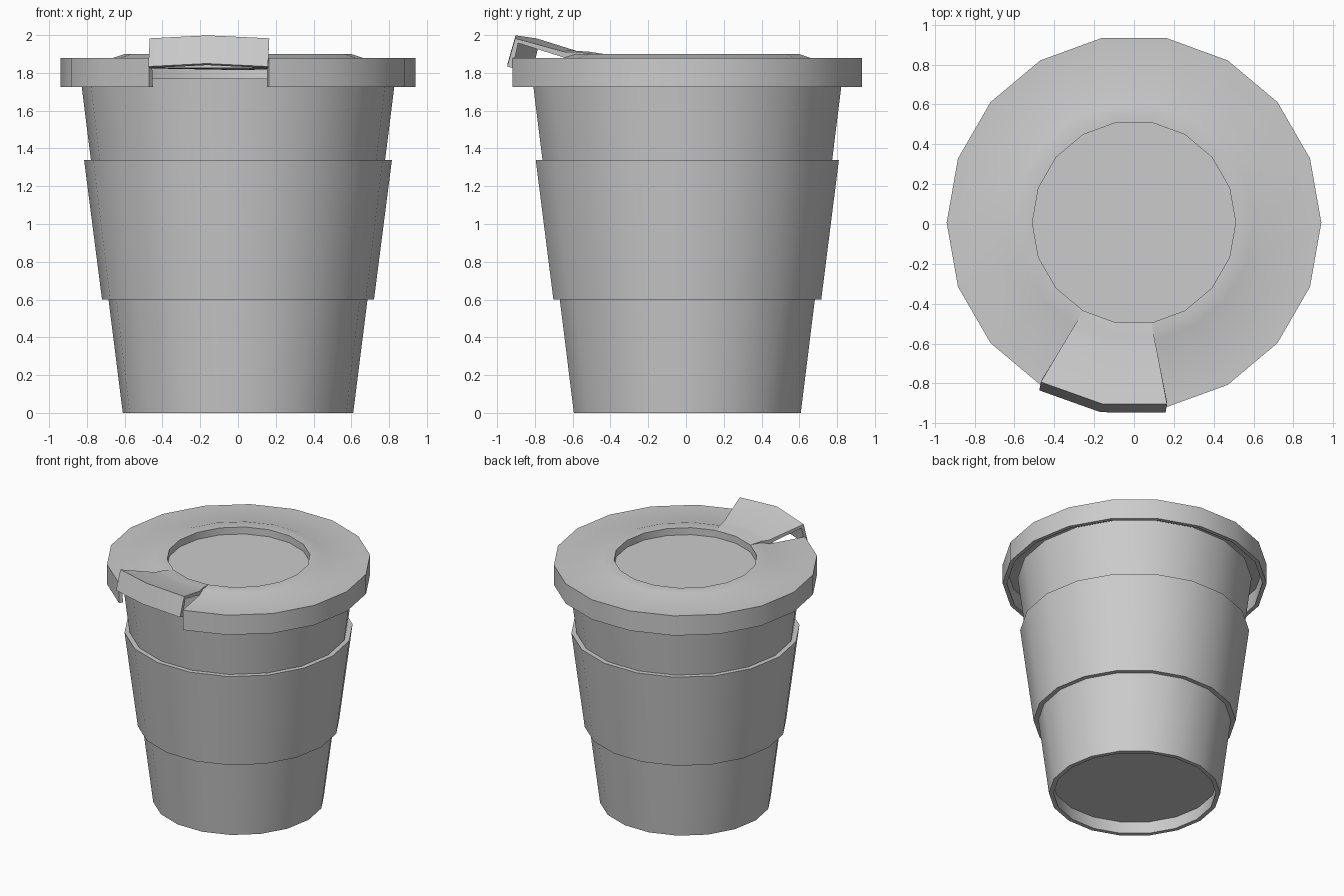
import bpy, bmesh, math
from mathutils import Vector, Matrix

if "Cube" in bpy.data.objects:
    bpy.data.objects.remove(bpy.data.objects["Cube"])

SIDES = 18
STEP = 2 * math.pi / SIDES
Y0 = 0.007


def sweep(bm, profile, first, last, move=None):
    """Revolve (radius, z) points between two facet indices, counter-clockwise."""
    cols = []
    for k in range(first, last + 1):
        a = k * STEP
        col = []
        for r, z in profile:
            p = Vector((r * math.cos(a), r * math.sin(a), z))
            col.append(bm.verts.new(move(p, r) if move else p))
        cols.append(col)
    for c, d in zip(cols, cols[1:]):
        for i in range(len(profile) - 1):
            bm.faces.new((c[i], c[i + 1], d[i + 1], d[i]))


def finish(bm, name, thickness=0):
    bmesh.ops.remove_doubles(bm, verts=bm.verts, dist=1e-4)
    if not thickness:
        bmesh.ops.recalc_face_normals(bm, faces=bm.faces)
    mesh = bpy.data.meshes.new(name)
    bm.to_mesh(mesh)
    bm.free()
    ob = bpy.data.objects.new(name, mesh)
    ob.location.y = Y0
    bpy.context.collection.objects.link(ob)
    bpy.ops.object.select_all(action='DESELECT')
    bpy.context.view_layer.objects.active = ob
    ob.select_set(True)
    if thickness:
        mod = ob.modifiers.new("Thickness", 'SOLIDIFY')
        mod.thickness = thickness
        mod.offset = -1
        bpy.ops.object.modifier_apply(modifier=mod.name)
    bpy.ops.object.shade_smooth_by_angle(angle=math.radians(30))
    return ob


# Cup body with recessed base and hollow inside
bm = bmesh.new()
sweep(bm, [(0, 0.10), (0.59, 0.10), (0.578, 0), (0.61, 0), (0.833, 1.77),
           (0.80, 1.77), (0.595, 0.13), (0, 0.13)], 0, SIDES)
finish(bm, "cup_body")

# Grip sleeve around the middle
bm = bmesh.new()
sweep(bm, [(0.684, 0.6), (0.72, 0.6), (0.815, 1.34), (0.777, 1.34), (0.684, 0.6)], 0, SIDES)
finish(bm, "grip_sleeve")

# Lid: recessed centre, raised ring, skirt; two facets are torn free and bent up
lid = [(0, 1.845), (0.51, 1.845), (0.51, 1.90), (0.60, 1.90),
       (0.66, 1.88), (0.94, 1.88), (0.94, 1.725)]
mid = 13 * STEP
out = Vector((math.cos(mid), math.sin(mid), 0))
hinge = out * 0.51 + Vector((0, 0, 1.88))
bend = Matrix.Rotation(math.radians(16), 3, out.cross(Vector((0, 0, 1))))


def lift(p, r):
    if r > 0.62:
        return hinge + bend @ (p - hinge)
    if r > 0.55:
        return p + Vector((0, 0, 0.012))
    return p


bm = bmesh.new()
sweep(bm, lid, 14, 12 + SIDES)
sweep(bm, lid, 12, 14, lift)
finish(bm, "lid_with_sip_flap", 0.03)
